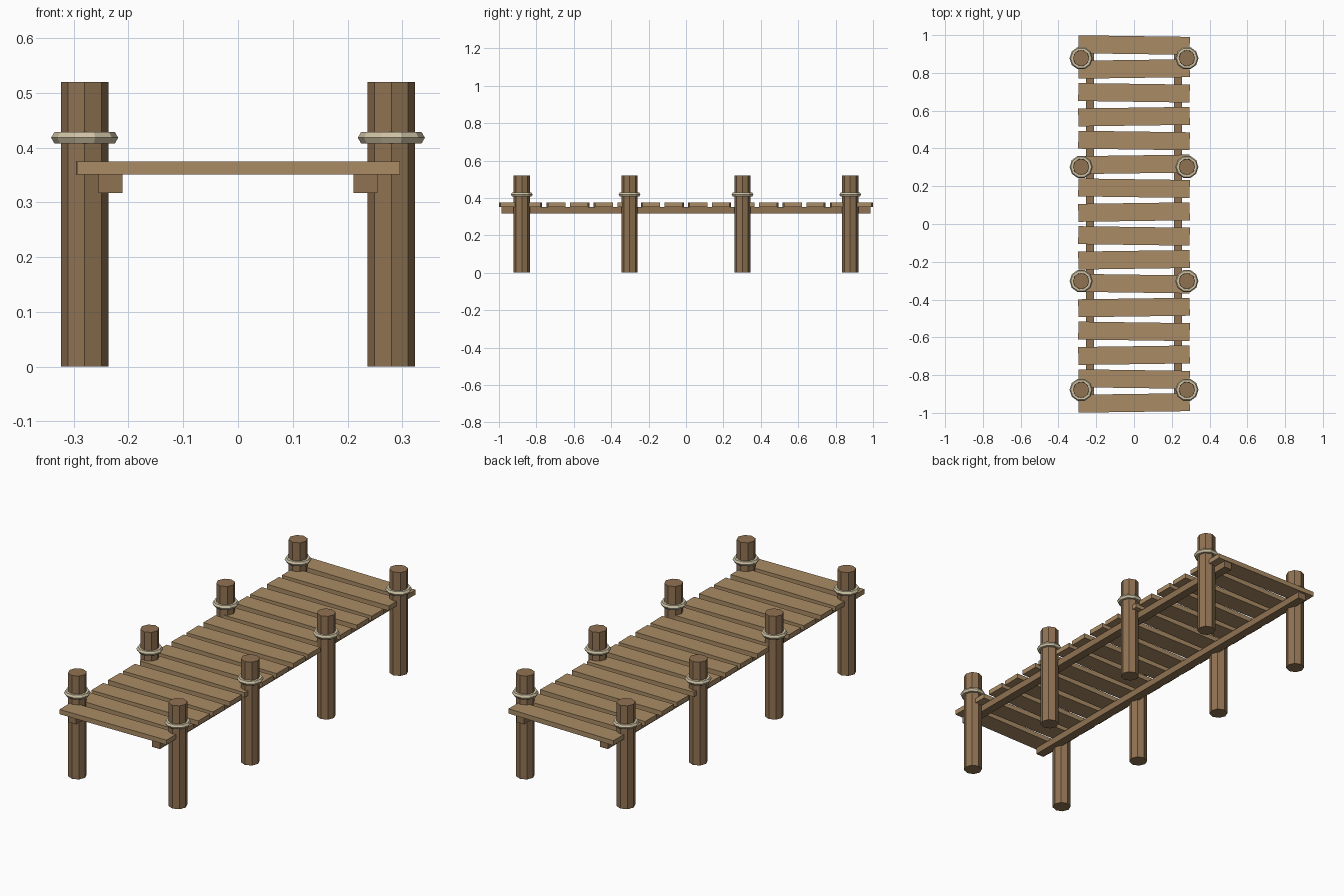
import bpy
from math import pi

if "Cube" in bpy.data.objects:
    bpy.data.objects.remove(bpy.data.objects["Cube"])


def material(name, rgb):
    m = bpy.data.materials.new(name)
    m.diffuse_color = (*rgb, 1)
    m.use_nodes = True
    m.node_tree.nodes["Principled BSDF"].inputs["Base Color"].default_value = m.diffuse_color
    return m


PLANK = material("plank_wood", (0.40, 0.26, 0.13))
POST = material("post_wood", (0.28, 0.17, 0.085))
ROPE = material("rope", (0.62, 0.54, 0.37))


def finish(name, mat):
    ob = bpy.context.object
    ob.name = name
    ob.data.materials.append(mat)
    return ob


def box(name, loc, size, mat, yaw=0):
    bpy.ops.mesh.primitive_cube_add(size=1, location=loc, rotation=(0, 0, yaw))
    ob = finish(name, mat)
    ob.scale = size
    return ob


# Deck planks, alternately skewed a touch
N = 16
PITCH = 0.1263
for i in range(N):
    y = (i - (N - 1) / 2) * PITCH
    yaw = 0.014 if i % 2 == 0 else -0.014
    box(f"plank_{i + 1}", (0, y, 0.363), (0.59, 0.095, 0.024), PLANK, yaw)

for side, s in (("left", -1), ("right", 1)):
    # Long beam under the planks
    box(f"{side}_beam", (s * 0.233, 0, 0.334), (0.044, 1.972, 0.034), POST)

    for k, y in enumerate((-0.878, -0.302, 0.302, 0.878), 1):
        # Eight-sided post
        bpy.ops.mesh.primitive_cylinder_add(
            vertices=8, radius=0.0435, depth=0.52, location=(s * 0.28, y, 0.26))
        finish(f"{side}_post_{k}", POST)

        # Rope ring round the post
        bpy.ops.mesh.primitive_torus_add(
            major_segments=10, minor_segments=6, major_radius=0.049,
            minor_radius=0.0122, location=(s * 0.28, y, 0.418))
        ring = finish(f"{side}_rope_{k}", ROPE)
        for p in ring.data.polygons:
            p.use_smooth = False
